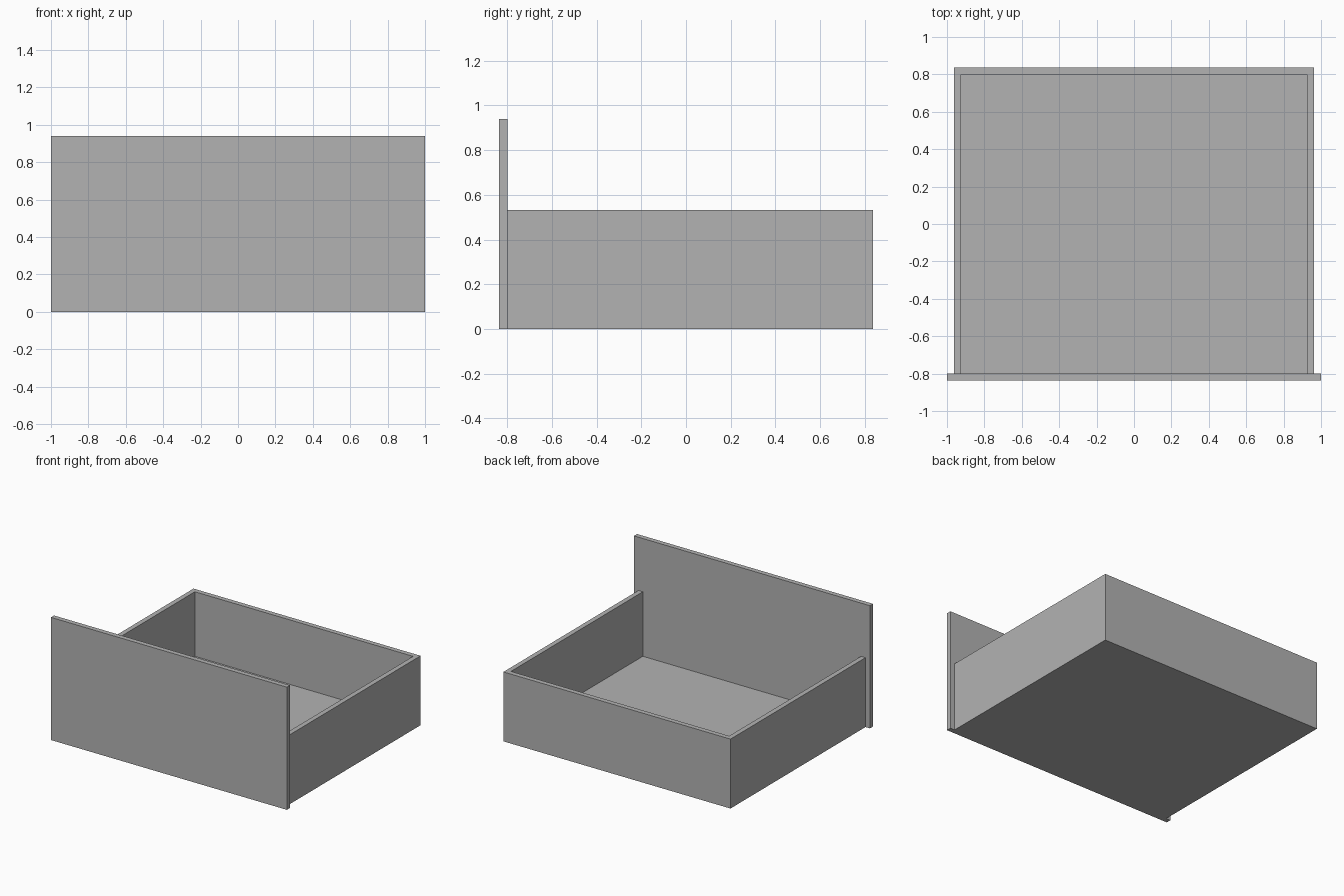
import bpy

if "Cube" in bpy.data.objects:
    bpy.data.objects.remove(bpy.data.objects["Cube"], do_unlink=True)

# Material
grey = bpy.data.materials.new("plain grey")
grey.use_nodes = True
colour = (0.45, 0.45, 0.45, 1)
grey.diffuse_color = colour
grey.node_tree.nodes["Principled BSDF"].inputs["Base Color"].default_value = colour

# Drawer dimensions
T = 0.0375          # board thickness
HALF_W = 0.9625     # half width of the box
HALF_D = 0.836      # half depth overall
BOX_H = 0.532
FRONT_H = 0.94
inner_front = -HALF_D + T


def board(name, low, high):
    """Add a box spanning two opposite corners."""
    centre = [(a + b) / 2 for a, b in zip(low, high)]
    bpy.ops.mesh.primitive_cube_add(size=1, location=centre)
    obj = bpy.context.object
    obj.name = name
    obj.scale = [b - a for a, b in zip(low, high)]
    bpy.ops.object.transform_apply(location=False, rotation=False, scale=True)
    obj.data.materials.append(grey)
    return obj


# Front panel, wider and taller than the box
board("front_panel", (-1, -HALF_D, 0), (1, inner_front, FRONT_H))

# Side walls
for name, side in (("left_side", 1), ("right_side", -1)):
    xs = sorted((side * HALF_W, side * (HALF_W - T)))
    board(name, (xs[0], inner_front, 0), (xs[1], HALF_D, BOX_H))

# Back wall and floor fit between the sides
inner = HALF_W - T
board("back_wall", (-inner, HALF_D - T, 0), (inner, HALF_D, BOX_H))
board("floor", (-inner, inner_front, 0), (inner, HALF_D - T, T))
